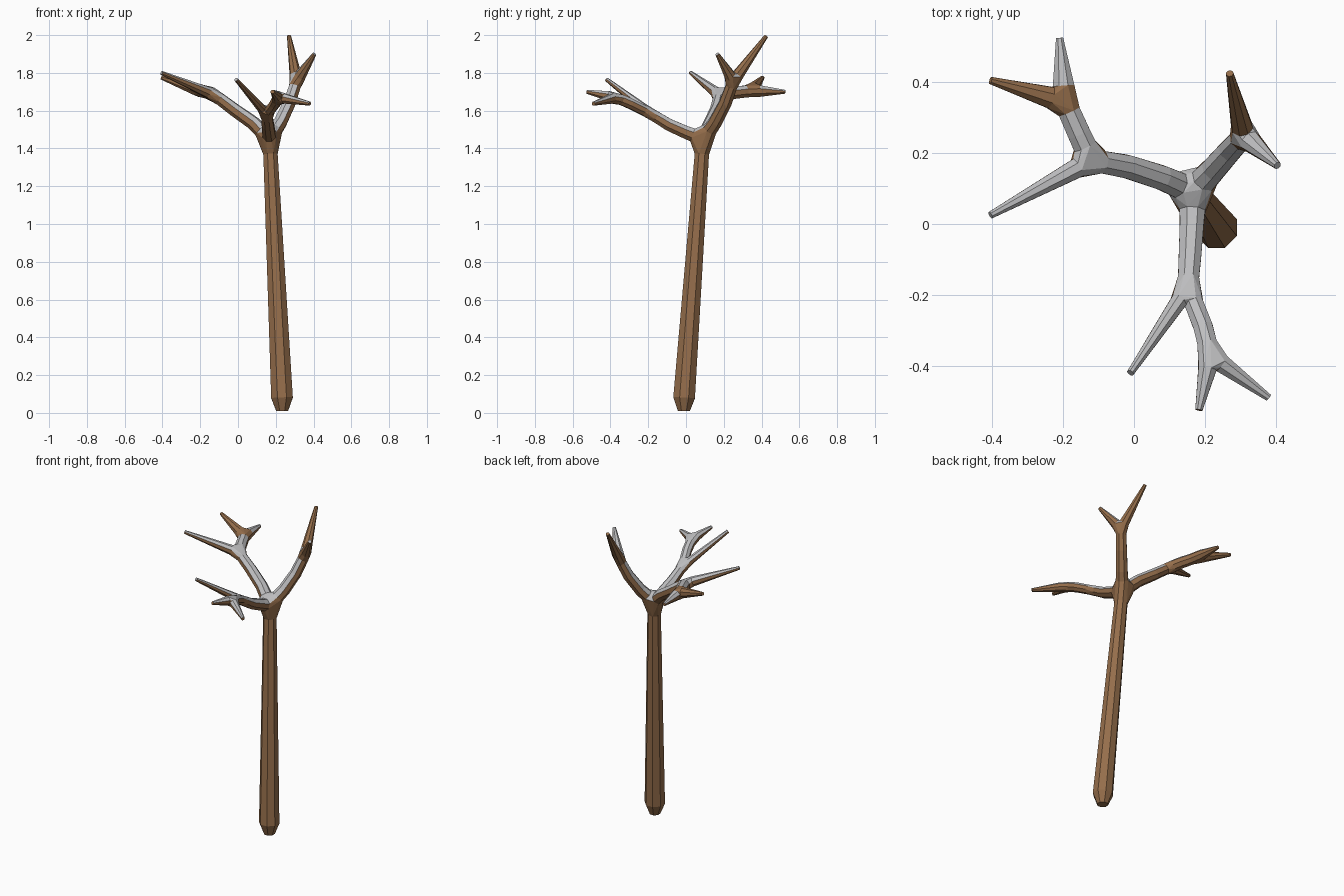
import bpy
import bmesh
from math import cos, sin, pi
from mathutils import Vector

cube = bpy.data.objects.get("Cube")
if cube:
    bpy.data.objects.remove(cube, do_unlink=True)

SIDES = 8


def make_material(name, rgb):
    mat = bpy.data.materials.new(name)
    mat.use_nodes = True
    mat.diffuse_color = (*rgb, 1)
    bsdf = next(n for n in mat.node_tree.nodes if n.type == 'BSDF_PRINCIPLED')
    bsdf.inputs["Base Color"].default_value = (*rgb, 1)
    return mat


BARK = make_material("brown bark", (0.30, 0.155, 0.07))
SNOW = make_material("pale snow", (0.52, 0.52, 0.53))


def finish(name, bm, snowy):
    """Colour the upward faces pale and turn the mesh into an object."""
    bmesh.ops.recalc_face_normals(bm, faces=bm.faces)
    bm.normal_update()
    for face in bm.faces:
        face.smooth = False
        face.material_index = int(snowy and face.normal.z > 0.3)
    mesh = bpy.data.meshes.new(name)
    bm.to_mesh(mesh)
    bm.free()
    mesh.materials.append(BARK)
    mesh.materials.append(SNOW)
    obj = bpy.data.objects.new(name, mesh)
    bpy.context.collection.objects.link(obj)


def ring(center, direction, radius, up):
    side = direction.cross(up).normalized()
    over = side.cross(direction).normalized()
    angles = [(k + 0.5) * 2 * pi / SIDES for k in range(SIDES)]
    return [center + radius * (cos(a) * side + sin(a) * over) for a in angles]


def limb(name, points, radii, start_gap=0.0, end_gap=0.0, snowy=True,
         up=Vector((0, 0, 1))):
    """Tapered tube along points; gaps leave room for the forks.
    Returns the first and last ring."""
    pts = [Vector(p) for p in points]
    if len(radii) == 2:
        n = len(pts) - 1
        radii = [radii[0] + (radii[1] - radii[0]) * i / n for i in range(n + 1)]
    pts[0] += (pts[1] - pts[0]).normalized() * start_gap
    pts[-1] += (pts[-2] - pts[-1]).normalized() * end_gap
    rings = []
    for i, p in enumerate(pts):
        before = (p - pts[i - 1]).normalized() if i else Vector()
        after = (pts[i + 1] - p).normalized() if i < len(pts) - 1 else Vector()
        rings.append(ring(p, (before + after).normalized(), radii[i], up))
    bm = bmesh.new()
    loops = [[bm.verts.new(co) for co in r] for r in rings]
    for low, high in zip(loops, loops[1:]):
        for k in range(SIDES):
            j = (k + 1) % SIDES
            bm.faces.new((low[k], low[j], high[j], high[k]))
    if not start_gap:
        bm.faces.new(loops[0])
    if not end_gap:
        bm.faces.new(loops[-1])
    finish(name, bm, snowy)
    return rings[0], rings[-1]


def fork(name, rings, snowy=True):
    """Faceted knot that joins the ends of several limbs."""
    bm = bmesh.new()
    for r in rings:
        for co in r:
            bm.verts.new(co)
    hull = bmesh.ops.convex_hull(bm, input=bm.verts)
    loose = set(hull["geom_interior"]) | set(hull["geom_unused"])
    bmesh.ops.delete(bm, geom=[v for v in loose if isinstance(v, bmesh.types.BMVert)],
                     context='VERTS')
    bmesh.ops.dissolve_limit(bm, angle_limit=0.02, verts=bm.verts, edges=bm.edges)
    finish(name, bm, snowy)


def twigs(prefix, node, tips, radius, gap, bare=()):
    """Pointed twigs from a fork; returns their first rings."""
    return [limb(f"{prefix}_twig_{i + 1}", [node, tip], (radius, 0.011), gap,
                 snowy=i not in bare)[0] for i, tip in enumerate(tips)]


# Trunk with a chamfered foot
crown = (0.167, 0.092, 1.45)
_, trunk_top = limb("trunk",
                    [(0.234, -0.011, 0.01), (0.233, -0.01, 0.08), (0.172, 0.084, 1.37)],
                    (0.034, 0.062, 0.041), up=Vector((0, 1, 0)))

# Front branch with a side twig and a forked end
front_node = (0.152, -0.18, 1.58)
front_end = (0.215, -0.37, 1.67)
front_root, front_tip = limb("front_branch",
                             [crown, (0.163, 0.0, 1.485), (0.158, -0.09, 1.525), front_node],
                             (0.039, 0.032), 0.06, 0.03)
mid_root, mid_tip = limb("front_middle_branch",
                         [front_node, (0.195, -0.29, 1.635), front_end],
                         (0.029, 0.030), 0.05, 0.035)
side_twig = twigs("front_side", front_node, [(-0.01, -0.42, 1.765)], 0.025, 0.055)
fork("front_fork", [front_tip, mid_root, *side_twig])
end_twigs = twigs("front_end", front_end,
                  [(0.183, -0.525, 1.70), (0.38, -0.49, 1.637)], 0.028, 0.04)
fork("front_end_fork", [mid_tip, *end_twigs])

# Right branch with a long twig and a forked end
right_node = (-0.12, 0.18, 1.68)
right_end = (-0.195, 0.345, 1.705)
right_root, right_tip = limb("right_branch",
                             [crown, (0.08, 0.13, 1.535), (-0.02, 0.162, 1.605), right_node],
                             (0.039, 0.034), 0.065, 0.035)
bend_root, bend_tip = limb("right_middle_branch",
                           [right_node, (-0.155, 0.255, 1.695), right_end],
                           (0.036, 0.034), 0.045, 0.03)
long_twig = twigs("right_long", right_node, [(-0.405, 0.025, 1.80)], 0.030, 0.05)
fork("right_fork", [right_tip, bend_root, *long_twig])
bend_twigs = twigs("right_end", right_end,
                   [(-0.405, 0.405, 1.775), (-0.21, 0.525, 1.70)], 0.033, 0.045, bare=(0,))
fork("right_end_fork", [bend_tip, *bend_twigs], snowy=False)

# Back branch rising to the highest twigs
back_node = (0.31, 0.25, 1.755)
back_root, back_tip = limb("back_branch",
                           [crown, (0.225, 0.155, 1.54), (0.272, 0.208, 1.64), back_node],
                           (0.040, 0.033), 0.07, 0.03)
top_twigs = twigs("back", back_node,
                  [(0.27, 0.425, 1.995), (0.405, 0.165, 1.90)], 0.032, 0.04, bare=(0,))
fork("back_fork", [back_tip, *top_twigs])

# Knot where the trunk divides
fork("crown_fork", [trunk_top, front_root, right_root, back_root])
